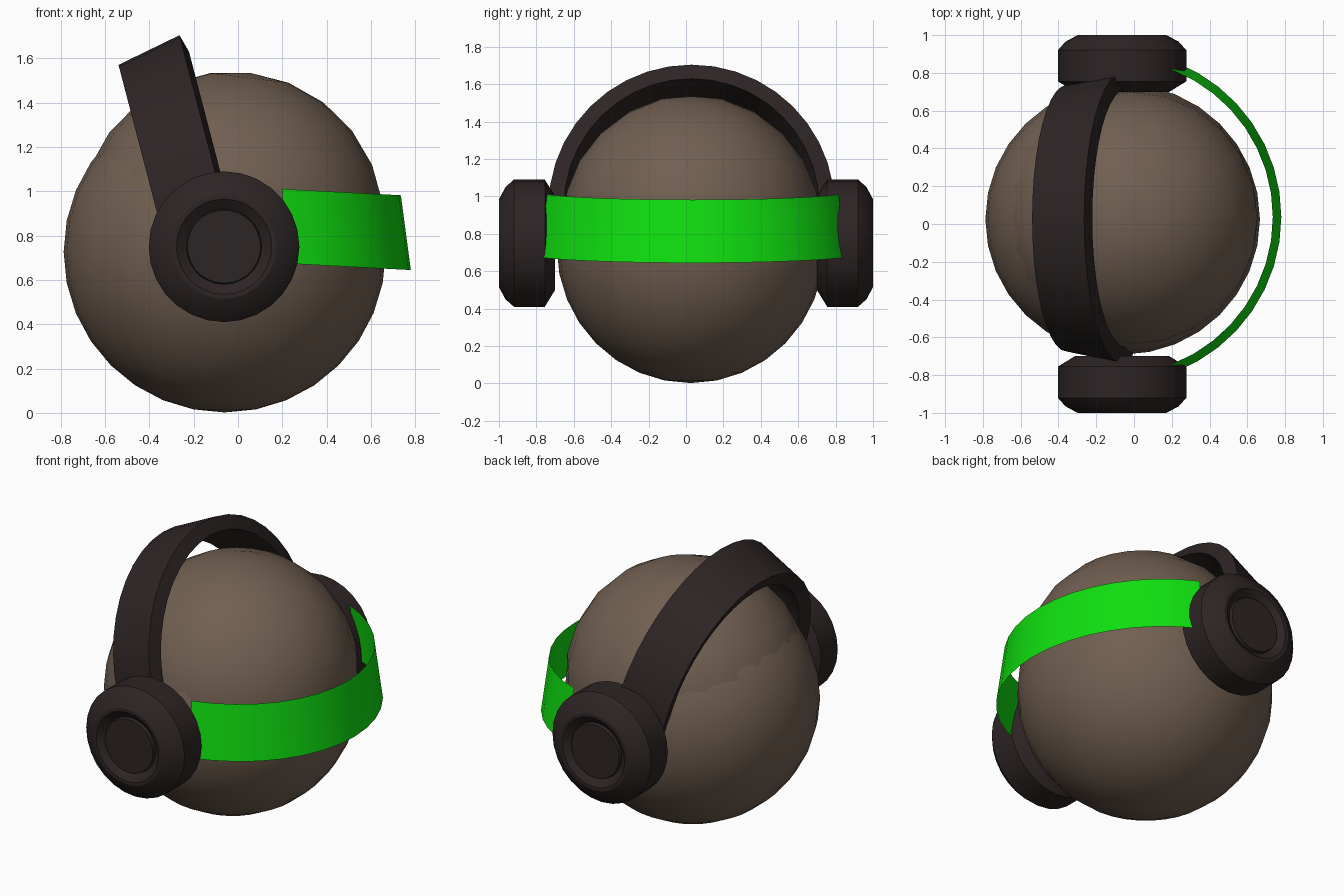
import bpy, bmesh, math
from mathutils import Vector, Matrix

if "Cube" in bpy.data.objects:
    bpy.data.objects.remove(bpy.data.objects["Cube"])

CY = 0.03                      # centre of the head in y


def material(name, rgb):
    m = bpy.data.materials.new(name)
    m.diffuse_color = (*rgb, 1)
    m.use_nodes = True
    m.node_tree.nodes["Principled BSDF"].inputs["Base Color"].default_value = m.diffuse_color
    return m


BROWN = material("warm_brown", (0.165, 0.115, 0.083))
DARK = material("dark_brown", (0.027, 0.018, 0.018))
GREEN = material("bright_green", (0.005, 0.74, 0.005))


def finish(obj, mat, angle=30):
    obj.data.materials.append(mat)
    bpy.ops.object.select_all(action='DESELECT')
    obj.select_set(True)
    bpy.context.view_layer.objects.active = obj
    bpy.ops.object.shade_smooth_by_angle(angle=math.radians(angle))


def ball(name, loc, scale, segs, rings, tilt=0):
    bpy.ops.mesh.primitive_uv_sphere_add(segments=segs, ring_count=rings, location=loc,
                                         rotation=(0, tilt, 0))
    o = bpy.context.object
    o.name = name
    o.scale = scale
    finish(o, BROWN, 60)


def loft(name, rows, mat, closed=False, caps=False, angle=30):
    """Skin a list of equal-length point rows; closed joins each row into a ring."""
    bm = bmesh.new()
    vs = [[bm.verts.new(p) for p in r] for r in rows]
    n = len(rows[0])
    for a, b in zip(vs, vs[1:]):
        for i in range(n if closed else n - 1):
            j = (i + 1) % n
            bm.faces.new((a[i], a[j], b[j], b[i]))
    if caps:
        bm.faces.new(vs[0][::-1])
        bm.faces.new(vs[-1])
    bmesh.ops.recalc_face_normals(bm, faces=bm.faces)
    me = bpy.data.meshes.new(name)
    bm.to_mesh(me)
    bm.free()
    o = bpy.data.objects.new(name, me)
    bpy.context.collection.objects.link(o)
    finish(o, mat, angle)


# Head: round lower ball with a slightly raised crown ball
ball("head", (-0.06, CY - 0.005, 0.727), (0.727, 0.716, 0.725), 32, 16)
ball("crown", (-0.03, CY, 0.85), (0.69, 0.69, 0.69), 24, 12, math.radians(7))

# Ear cups: turned profile (radius, distance from the middle) around the y axis
CUP = [(0.25, 0.70), (0.34, 0.755), (0.34, 0.92), (0.30, 0.965), (0.235, 1.0),
       (0.215, 1.0), (0.17, 0.965), (0.165, 0.985)]
for side, label in ((-1, "front"), (1, "rear")):
    rows = []
    for r, d in CUP:
        rows.append([(-0.063 + r * math.cos(t), side * d, 0.75 + r * math.sin(t))
                     for t in (2 * math.pi * i / 28 for i in range(28))])
    loft(label + "_ear_cup", rows, DARK, closed=True, caps=True, angle=25)

# Headband: arch leaning back, its section slightly coned
lean = math.radians(14.6)
up = Vector((-math.sin(lean), 0, math.cos(lean)))
across = Vector((math.cos(lean), 0, math.sin(lean)))
base = Vector((-0.06, CY, 0.75))
SECTION = [(-0.257, -0.06), (0.043, 0.0), (0.066, -0.083), (-0.234, -0.143)]
path = [(-1, 0.0)] + [(math.cos(t), math.sin(t)) for t in
                      (math.pi * (1 - i / 20) for i in range(21))] + [(1, 0.0)]
rows = []
for k, (c, s) in enumerate(path):
    foot = 0.0 if k in (0, len(path) - 1) else 0.19
    rows.append([base + across * w + up * (foot + s * (0.785 + d)) +
                 Vector((0, c * (0.765 + d), 0)) for w, d in SECTION])
loft("headband", rows, DARK, closed=True, caps=True)

# Visor band: thin flared strip wrapping the +x side between the cups
rows = []
for i in range(17):
    t = math.radians(-69 + 138 * i / 16)
    row = []
    for r, z in ((0.835, 1.02), (0.88, 0.685)):
        x = -0.10 + r * math.cos(t)
        row.append((x, 0.037 + r * math.sin(t), z - 0.053 * (x - 0.02)))
    rows.append(row)
loft("visor_band", rows, GREEN)
